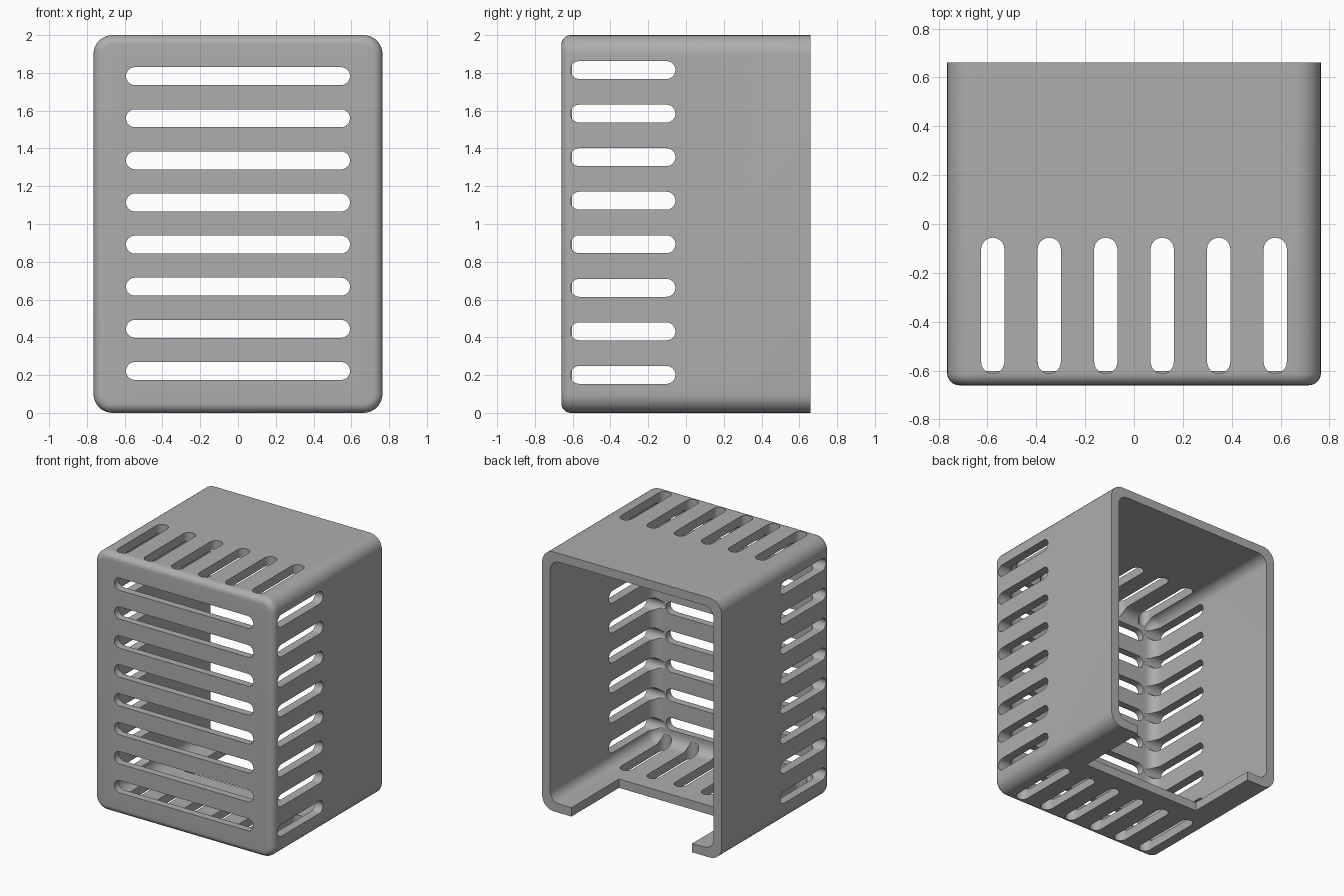
import bpy, bmesh
from math import pi, cos, sin
from mathutils import Matrix, Vector

cube = bpy.data.objects.get("Cube")
if cube:
    bpy.data.objects.remove(cube, do_unlink=True)

W, D, H = 0.765, 0.66, 2.0      # half width, half depth, height
WALL = 0.068
SLOT_R = 0.0475

grey = bpy.data.materials.new("plain grey")
grey.use_nodes = True
colour = (0.42, 0.42, 0.42, 1)
grey.diffuse_color = colour
grey.node_tree.nodes["Principled BSDF"].inputs["Base Color"].default_value = colour


def make_object(name, bm):
    bmesh.ops.recalc_face_normals(bm, faces=bm.faces)
    mesh = bpy.data.meshes.new(name)
    bm.to_mesh(mesh)
    bm.free()
    mesh.materials.append(grey)
    obj = bpy.data.objects.new(name, mesh)
    bpy.context.collection.objects.link(obj)
    return obj


def rounded_rect(hw, z0, z1, r, steps=8):
    """Outline in x and z with rounded corners."""
    pts = []
    corners = [(hw - r, z1 - r), (r - hw, z1 - r), (r - hw, z0 + r), (hw - r, z0 + r)]
    for k, (cx, cz) in enumerate(corners):
        for i in range(steps + 1):
            a = (k + i / steps) * pi / 2
            pts.append((cx + r * cos(a), cz + r * sin(a)))
    return pts


def tub(name, hw, z0, z1, y0, y1, corner, edge, steps=8):
    """Closed block along y whose front rim is rounded over."""
    bm = bmesh.new()
    rings = []
    for i in range(steps + 1):
        a = i / steps * pi / 2
        inset = edge * (1 - sin(a))
        y = y0 + edge * (1 - cos(a))
        rings.append((inset, y))
    rings.append((0, y1))
    loops = []
    for inset, y in rings:
        outline = rounded_rect(hw - inset, z0 + inset, z1 - inset,
                               max(corner - inset, 0.004))
        loops.append([bm.verts.new((x, y, z)) for x, z in outline])
    for a, b in zip(loops, loops[1:]):
        for i in range(len(a)):
            j = (i + 1) % len(a)
            bm.faces.new((a[i], a[j], b[j], b[i]))
    bm.faces.new(loops[0])
    bm.faces.new(loops[-1])
    return make_object(name, bm)


def add_slot(bm, centre, along, across, normal, half, depth):
    """Stadium prism: flat in along/across, thick in normal."""
    along, across, normal = Vector(along), Vector(across), Vector(normal)
    rims = []
    for side in (-depth, depth):
        rim = []
        for end in (1, -1):
            for i in range(13):
                a = i / 12 * pi - pi / 2
                u = end * (half - SLOT_R + SLOT_R * cos(a))
                v = end * SLOT_R * sin(a)
                rim.append(bm.verts.new(Vector(centre) + along * u + across * v + normal * side))
        rims.append(rim)
    a, b = rims
    for i in range(len(a)):
        j = (i + 1) % len(a)
        bm.faces.new((a[i], a[j], b[j], b[i]))
    bm.faces.new(a)
    bm.faces.new(b)


X, Y, Z = (1, 0, 0), (0, 1, 0), (0, 0, 1)
shell = tub("vented_cover", W, 0, H, -D, D, 0.1, 0.05)
cavity = tub("cavity_cutter", W - WALL, WALL, H - WALL, WALL - 0.012 - D, D + 0.2, 0.08, 0.08)

# Vent slots in the front, both sides, roof and floor
bm = bmesh.new()
for i in range(8):
    add_slot(bm, (0, -D, 0.222 + 0.223 * i), X, Z, Y, 0.593, 0.12)
    for side in (-1, 1):
        add_slot(bm, (side * W, -0.334, 0.201 + 0.2306 * i), Y, Z, X, 0.278, 0.16)
for i in range(6):
    for z in (0, H):
        add_slot(bm, (-0.578 + 0.2312 * i, -0.334, z), Y, X, Z, 0.278, 0.13)
slots = make_object("slot_cutter", bm)

# Cable notch at the back of the floor
bm = bmesh.new()
bmesh.ops.create_cube(bm, size=1, matrix=Matrix.Translation((0, 0.58, 0))
                      @ Matrix.Diagonal((1.03, 1.0, 0.3, 1)))
notch = make_object("notch_cutter", bm)

for cutter in (cavity, slots, notch):
    mod = shell.modifiers.new(cutter.name, 'BOOLEAN')
    mod.operation = 'DIFFERENCE'
    mod.solver = 'EXACT'
    mod.object = cutter

# Apply the cuts and remove the cutters
bpy.context.view_layer.update()
result = bpy.data.meshes.new_from_object(shell.evaluated_get(bpy.context.evaluated_depsgraph_get()))
shell.modifiers.clear()
shell.data = result
for cutter in (cavity, slots, notch):
    bpy.data.objects.remove(cutter, do_unlink=True)

bpy.ops.object.select_all(action='DESELECT')
shell.select_set(True)
bpy.context.view_layer.objects.active = shell
bpy.ops.object.shade_smooth_by_angle(angle=pi / 6)
